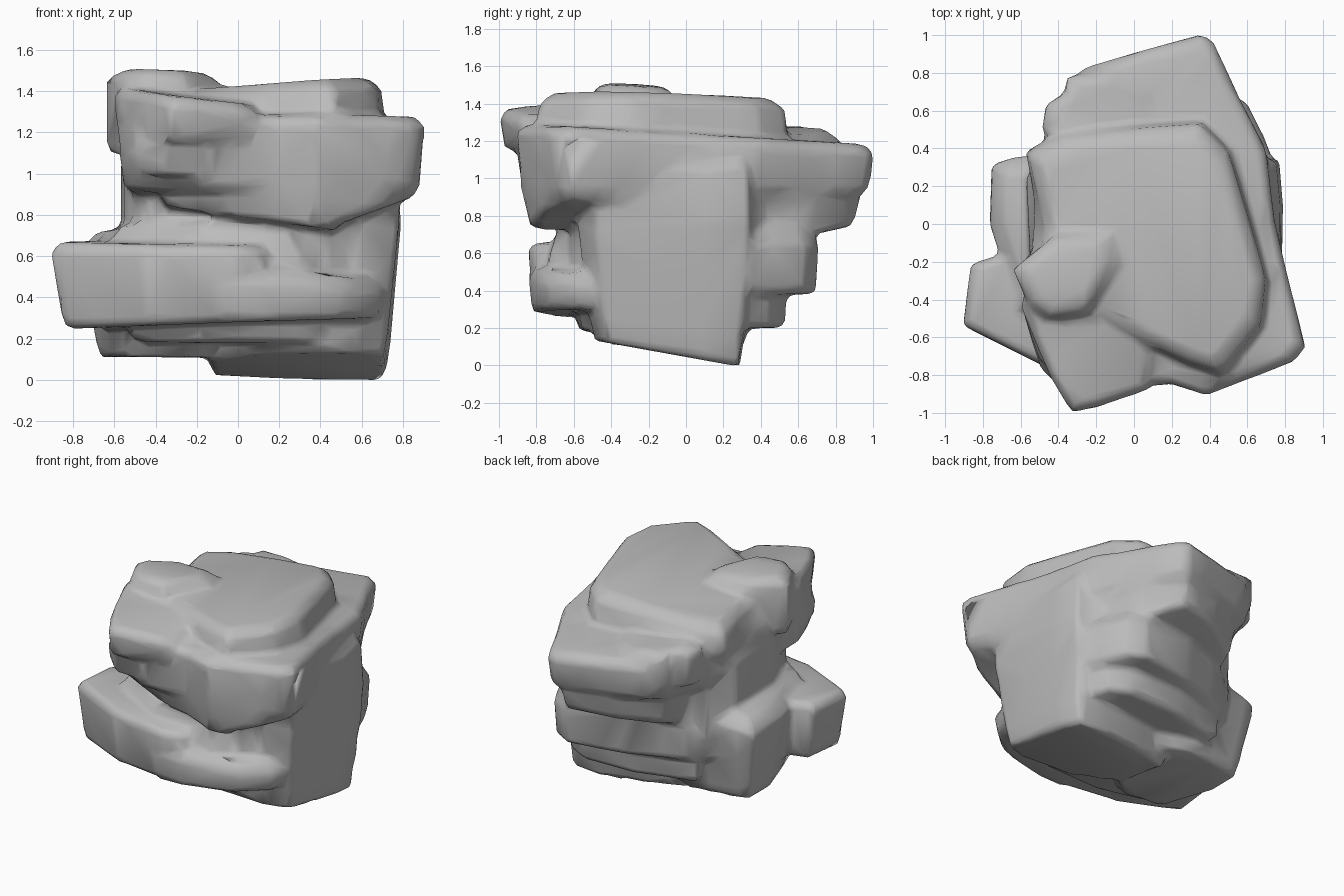
import bpy, bmesh
from mathutils import Vector

cube = bpy.data.objects.get("Cube")
if cube:
    bpy.data.objects.remove(cube, do_unlink=True)

stone = bpy.data.materials.new("grey stone")
stone.use_nodes = True
grey = (0.5, 0.5, 0.5, 1)
stone.diffuse_color = grey
stone.node_tree.nodes["Principled BSDF"].inputs["Base Color"].default_value = grey
stone.node_tree.nodes["Principled BSDF"].inputs["Roughness"].default_value = 0.8

bm = bmesh.new()


def slab(outline, bottom, top, under=0.96, over=0.96, lip=0.03, brow=0.045):
    """Loft a layer of rock; bottom and top are (height, slope in x, slope in y)."""
    pts = [Vector(p) for p in outline]
    mid = sum(pts, Vector((0, 0))) / len(pts)

    def ring(plane, scale, shift):
        z, sx, sy = plane
        out = []
        for p in pts:
            q = mid + (p - mid) * scale
            out.append(bm.verts.new((q.x, q.y, z + sx * q.x + sy * q.y + shift)))
        return out

    rings = [ring(bottom, under - 0.05, 0), ring(bottom, under, lip),
             ring(top, 1, -brow), ring(top, over, 0)]
    faces = [bm.faces.new(rings[0]), bm.faces.new(rings[-1])]
    n = len(pts)
    for a, b in zip(rings, rings[1:]):
        for i in range(n):
            j = (i + 1) % n
            faces.append(bm.faces.new((a[i], a[j], b[j], b[i])))
    bmesh.ops.recalc_face_normals(bm, faces=faces)


# Main pillar on the +x side, with a sloping foot
slab([(.78, -.49), (.79, .1), (.77, .35), (.5, .36), (.1, .3), (-.22, .2),
      (-.22, -.3), (.1, -.54), (.6, -.58)],
     (.045, 0, -.18), (1.05, 0, 0), under=.88, lip=.14, brow=.3)

# Foot on the -x side
slab([(-.76, .32), (-.66, .35), (-.2, .42), (.1, .3), (.1, -.3), (-.2, -.55),
      (-.6, -.5), (-.77, 0)],
     (.11, 0, 0), (.8, .12, 0), under=.79, over=.78, lip=.07, brow=.08)

# Waist
slab([(.74, -.4), (.76, .3), (.5, .5), (0, .58), (-.45, .42), (-.57, .25),
      (-.55, -.2), (-.45, -.5), (0, -.62), (.45, -.62)],
     (.5, 0, 0), (1.1, 0, 0), under=1)

# Front ledge, high on the -x side
slab([(-.91, -.54), (-.87, -.21), (-.7, -.16), (-.3, 0), (.1, -.1), (.2, -.6),
      (.13, -.8), (0, -.85), (-.45, -.77)],
     (.28, .04, 0), (.67, -.01, .02), under=.9, over=.92)

# Low end of the front ledge
slab([(-.1, -.84), (.12, -.84), (.35, -.8), (.52, -.74), (.7, -.58), (.72, -.4),
      (.4, -.1), (-.1, -.1)],
     (.28, .03, 0), (.54, -.07, 0), under=.95, over=.85, brow=.07)

# Rise from the ledge to the waist
slab([(-.72, -.45), (-.6, -.12), (.3, -.1), (.6, -.45), (.3, -.73), (-.2, -.74)],
     (.4, 0, 0), (.83, .08, .08), under=1, over=.78, brow=.2)

# Lower front step
slab([(-.6, -.5), (-.3, -.1), (.6, -.1), (.66, -.45), (.3, -.58), (-.2, -.6)],
     (.18, 0, 0), (.4, 0, 0), under=.9)

# Back ledge and lower back step
slab([(.75, .3), (.69, .46), (.6, .64), (.48, .71), (.1, .65), (-.35, .48),
      (-.6, .25), (-.2, 0), (.4, 0)],
     (.38, 0, 0), (.75, 0, 0), under=.97, over=.84, brow=.1)
slab([(.7, .25), (.62, .45), (.45, .54), (.05, .52), (-.4, .4), (-.2, 0), (.4, 0)],
     (.2, 0, 0), (.5, 0, 0))

# Hanging underside of the overhang: front keel, its rising side, and the back
slab([(.55, -.8), (.4, -.89), (.2, -.83), (-.1, -.8), (-.45, -.68),
      (-.45, -.3), (.3, -.1), (.55, -.3)],
     (.79, -.14, 0), (1.06, 0, 0), under=.88, lip=.08, brow=.1)
slab([(.89, -.64), (.7, -.78), (.4, -.87), (.3, -.4), (.6, -.1), (.8, -.3)],
     (.58, .36, 0), (1.06, 0, 0), under=.95, lip=.06, brow=.06)
slab([(.66, .3), (.52, .7), (.34, .95), (0, .86), (-.32, .66), (-.45, .2), (.3, 0)],
     (.55, 0, .22), (1.05, 0, 0), under=.92, lip=.06, brow=.08)

# Wide overhanging layer
slab([(.91, -.65), (.85, -.73), (.38, -.91), (.2, -.85), (-.2, -.88), (-.5, -.73),
      (-.58, -.5), (-.53, 0), (-.54, .32), (-.4, .6), (-.36, .74), (-.26, .83),
      (0, .91), (.36, 1.01), (.42, .97), (.56, .67), (.7, .4), (.75, 0), (.82, -.3)],
     (.91, 0, 0), (1.24, 0, -.06), under=.97, over=.94)

# Small shoulder at the back
slab([(-.49, .5), (-.47, .63), (-.36, .7), (-.36, .78), (-.1, .82), (.15, .68),
      (.2, .45), (-.3, .3)],
     (1, 0, 0), (1.24, -.1, 0), over=.7)

# Jutting front nose, and the bulge under it
slab([(-.61, -.42), (-.45, -.8), (-.33, -1), (-.22, -.98), (.08, -.88), (.14, -.5),
      (-.2, -.2)],
     (1.16, .03, 0), (1.36, -.12, .02), under=.94, over=.86)
slab([(-.58, -.5), (-.5, -.76), (-.36, -.9), (-.15, -.9), (0, -.8), (-.2, -.3)],
     (.99, 0, 0), (1.15, 0, 0), under=.94, over=.94)

# Crown, shelving down towards the back
slab([(-.56, .37), (-.4, .46), (-.1, .5), (.35, .53), (.5, .38), (.6, .05),
      (.7, -.3), (.67, -.53), (.46, -.79), (.3, -.74), (.1, -.65), (-.2, -.5),
      (-.52, -.4), (-.48, 0)],
     (1.15, 0, 0), (1.415, .07, -.02), under=1.03, over=.88, brow=.06)

# Raised knob on the crown
slab([(-.64, -.24), (-.56, -.42), (-.46, -.5), (-.25, -.48), (-.08, -.2),
      (-.12, -.05), (-.42, -.06)],
     (1.1, 0, 0), (1.475, -.03, -.05), under=1, over=.72)

mesh = bpy.data.meshes.new("layered_rock")
bm.to_mesh(mesh)
bm.free()
mesh.materials.append(stone)
rock = bpy.data.objects.new("layered_rock", mesh)
bpy.context.collection.objects.link(rock)

# Fuse the layers into one weathered surface
fuse = rock.modifiers.new("fuse", "REMESH")
fuse.mode = "VOXEL"
fuse.voxel_size = 0.022
fuse.use_smooth_shade = True
wear = rock.modifiers.new("wear", "SMOOTH")
wear.factor = 0.5
wear.iterations = 9
chip = rock.modifiers.new("chip", "DECIMATE")
chip.ratio = 0.05

bpy.context.view_layer.objects.active = rock
rock.select_set(True)
bpy.ops.object.shade_smooth()
